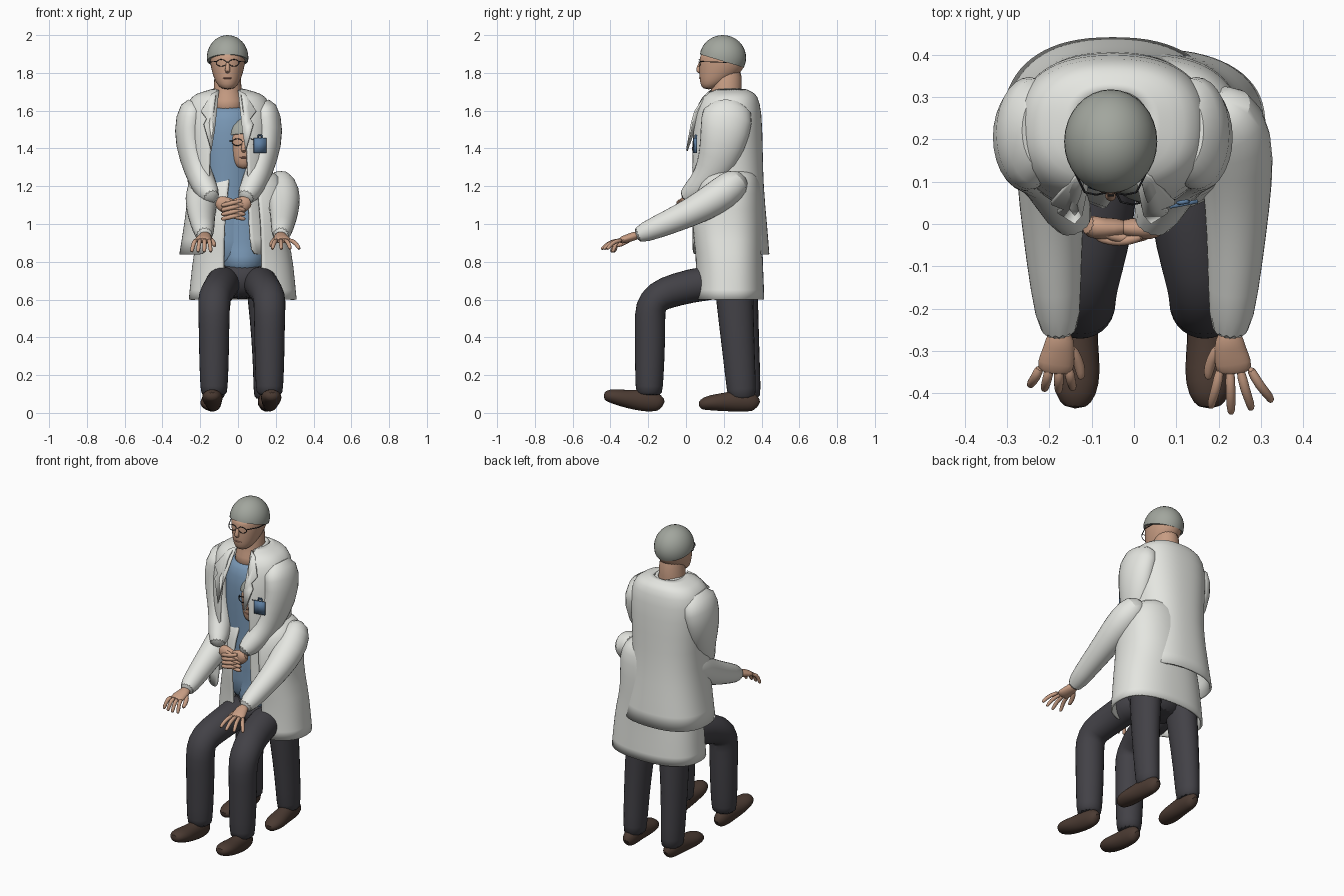
import bpy, bmesh, math
from mathutils import Vector, Matrix

if "Cube" in bpy.data.objects:
    bpy.data.objects.remove(bpy.data.objects["Cube"])


def material(name, r, g, b):
    m = bpy.data.materials.new(name)
    m.diffuse_color = (r, g, b, 1)
    m.use_nodes = True
    m.node_tree.nodes["Principled BSDF"].inputs["Base Color"].default_value = m.diffuse_color
    return m


WHITE = material("coat_white", 0.78, 0.79, 0.75)
GREY = material("hair_grey", 0.36, 0.38, 0.34)
SKIN = material("skin", 0.58, 0.34, 0.23)
BLUE = material("scrub_blue", 0.19, 0.31, 0.46)
BADGE = material("badge_blue", 0.11, 0.21, 0.36)
DARK = material("trouser_charcoal", 0.055, 0.053, 0.062)
BROWN = material("shoe_brown", 0.07, 0.043, 0.032)
BLACK = material("glasses_black", 0.02, 0.02, 0.022)
LIP = material("lip", 0.40, 0.19, 0.14)


def finish(name, bm, mat, subsurf=0, thick=0, angle=60):
    bmesh.ops.recalc_face_normals(bm, faces=bm.faces)
    me = bpy.data.meshes.new(name)
    bm.to_mesh(me)
    bm.free()
    me.materials.append(mat)
    ob = bpy.data.objects.new(name, me)
    bpy.context.collection.objects.link(ob)
    if subsurf:
        ob.modifiers.new("smooth", 'SUBSURF').levels = subsurf
    if thick:
        s = ob.modifiers.new("cloth", 'SOLIDIFY')
        s.thickness, s.offset = thick, -1
    bpy.ops.object.select_all(action='DESELECT')
    ob.select_set(True)
    bpy.context.view_layer.objects.active = ob
    bpy.ops.object.shade_smooth_by_angle(angle=math.radians(angle))
    return ob


def skin_rings(bm, rings, closed=True, caps=True):
    rows = [[bm.verts.new(p) for p in r] for r in rings]
    n = len(rows[0])
    for a, b in zip(rows, rows[1:]):
        for i in range(n if closed else n - 1):
            j = (i + 1) % n
            bm.faces.new((a[i], a[j], b[j], b[i]))
    if caps:
        bm.faces.new(rows[0])
        bm.faces.new(rows[-1])


def tube(name, pts, mat, n=12, subsurf=1):
    """Limb through points (x, y, z, side radius[, up radius])."""
    P = [Vector(p[:3]) for p in pts]
    d = (P[-1] - P[0]).normalized()
    ref = Vector((1, 0, 0)) if abs(d.x) < 0.8 else Vector((0, 1, 0))
    rings = []
    for i, p in enumerate(pts):
        t = (P[min(i + 1, len(P) - 1)] - P[max(i - 1, 0)]).normalized()
        u = (ref - t * ref.dot(t)).normalized()
        v = t.cross(u)
        rings.append([P[i] + u * math.cos(a) * p[3] + v * math.sin(a) * p[-1]
                      for a in [2 * math.pi * k / n for k in range(n)]])
    bm = bmesh.new()
    skin_rings(bm, rings)
    return finish(name, bm, mat, subsurf)


def body(name, cx, rings, mat, n=24):
    """Closed loft of horizontal ellipses (z, rx, ry, cy)."""
    bm = bmesh.new()
    skin_rings(bm, [[(cx + rx * math.cos(2 * math.pi * k / n), cy + ry * math.sin(2 * math.pi * k / n), z)
                     for k in range(n)] for z, rx, ry, cy in rings])
    return finish(name, bm, mat, 1)


def coat(name, cx, rings, n=32, e=2.4):
    """Shell open at the front, rings (z, rx, ry, cy, half opening)."""
    out = []
    for z, rx, ry, cy, gap in rings:
        a0 = math.asin((gap / rx) ** (e / 2))
        ring = []
        for k in range(n + 1):
            a = a0 + (2 * math.pi - 2 * a0) * k / n
            s, c = math.sin(a), math.cos(a)
            ring.append((cx + math.copysign(abs(s) ** (2 / e), s) * rx,
                         cy - math.copysign(abs(c) ** (2 / e), c) * ry, z))
        out.append(ring)
    bm = bmesh.new()
    skin_rings(bm, out, closed=False, caps=False)
    return finish(name, bm, WHITE, 1, 0.012)


def blob(name, loc, size, mat, cut=None):
    bm = bmesh.new()
    bmesh.ops.create_uvsphere(bm, u_segments=32, v_segments=20, radius=1,
                              matrix=Matrix.Translation(loc) @ Matrix.Diagonal((*size, 1)))
    if cut:
        g = bm.verts[:] + bm.edges[:] + bm.faces[:]
        r = bmesh.ops.bisect_plane(bm, geom=g, plane_co=cut[0], plane_no=cut[1], clear_inner=True)
        bmesh.ops.contextual_create(bm, geom=[x for x in r['geom_cut'] if isinstance(x, bmesh.types.BMEdge)])
    return finish(name, bm, mat)


def plate(name, pts, mat, thick):
    bm = bmesh.new()
    bm.faces.new([bm.verts.new(p) for p in pts])
    return finish(name, bm, mat, 0, thick, 30)


def head(who, x, y, dz):
    """Face, neck, hair and glasses; y is the middle of the skull."""
    body(who + "_face", x, [(z + dz, rx, ry, y + oy) for z, rx, ry, oy in (
        (1.712, .03, .03, -.075), (1.74, .058, .065, -.055), (1.78, .076, .1, -.025),
        (1.83, .09, .122, -.004), (1.88, .096, .124, 0), (1.92, .09, .115, 0))], SKIN)
    body(who + "_neck", x, [(z + dz, rx, ry, y + oy) for z, rx, ry, oy in (
        (1.58, .1, .1, .01), (1.66, .09, .09, .015), (1.70, .07, .078, .02), (1.86, .075, .085, .022))], SKIN)
    blob(who + "_hair", (x, y, 1.88 + dz), (.11, .123, .12), GREY,
         ((x, y, 1.862 + dz), Vector((0, .3, 1)).normalized()))
    tube(who + "_nose", [(x, y - .112, 1.87 + dz, .008), (x, y - .127, 1.83 + dz, .012),
                         (x, y - .134, 1.815 + dz, .016), (x, y - .11, 1.80 + dz, .012)], SKIN, 8)
    blob(who + "_mouth", (x, y - .115, 1.772 + dz), (.024, .011, .006), LIP)
    for s in (-1, 1):
        lens = [(x + s * .034 + .027 * math.cos(a), y - .126 + .006 * abs(math.cos(a)), 1.853 + dz + .018 * math.sin(a),
                 .0022) for a in [math.pi * k / 8 for k in range(17)]]
        for h, part in enumerate((lens[:9], lens[8:])):
            tube(f"{who}_glasses_rim_{s}_{h}", part, BLACK, 6, 0)
        tube(f"{who}_glasses_temple_{s}", [(x + s * .061, y - .12, 1.86 + dz, .0025),
             (x + s * .096, y - .05, 1.858 + dz, .0025), (x + s * .098, y + .02, 1.855 + dz, .0025)], BLACK, 6, 0)
    tube(who + "_glasses_bridge", [(x - .008, y - .128, 1.858 + dz, .0025), (x + .008, y - .128, 1.858 + dz, .0025)],
         BLACK, 6, 0)


def upper(who, cx, dz, coat_low, torso_low):
    """Scrub torso and open coat."""
    body(who + "_scrub", cx, [(z + dz, rx, ry, cy) for z, rx, ry, cy in (
        (1.625, .10, .085, .215), (1.60, .135, .115, .21), (1.5, .16, .135, .205), (1.3, .15, .13, .205))]
        + torso_low, BLUE)
    coat(who + "_coat", cx, [(z + dz, rx, ry, cy, g) for z, rx, ry, cy, g in (
        (1.715, .085, .08, .235, .06), (1.70, .14, .115, .235, .065), (1.68, .2, .15, .23, .07),
        (1.60, .238, .18, .222, .08), (1.4, .225, .195, .212, .1))] + coat_low)


def shoe(name, x, toe_x, heel, lift):
    prof = ((0, .02, .03, 0), (-.02, .04, .05, 0), (-.08, .048, .064, 0), (-.15, .048, .054, .2),
            (-.22, .06, .046, .5), (-.28, .052, .038, .85), (-.312, .025, .02, 1.1))
    tube(name, [(x + (toe_x - x) * -d / .31, heel + d, r + .003 + lift * k, w, r) for d, w, r, k in prof], BROWN)


# Standing figure
SX = -.05
head("standing", -.055, .195, 0)
upper("standing", SX, 0,
      [(1.2, .21, .195, .215, .105), (1.0, .235, .205, .225, .11), (.84, .262, .212, .23, .12)],
      [(1.1, .145, .13, .21), (.9, .16, .14, .215), (.76, .16, .14, .22)])
body("standing_hips", 0, [(.68, .12, .11, .25), (.78, .19, .14, .24), (.92, .17, .13, .23)], DARK)
plate("badge", [(.083, .045, 1.455), (.15, .058, 1.455), (.15, .058, 1.375), (.083, .045, 1.375)], BADGE, .009)
tube("badge_clip", [(.105, .05, 1.45, .005), (.108, .05, 1.47, .005), (.125, .053, 1.47, .005),
                    (.128, .053, 1.45, .005)], BADGE, 6, 0)
for s in (-1, 1):
    side = "left" if s > 0 else "right"
    plate(f"lapel_{side}", [(SX + s * dx, y, z) for dx, y, z in (
        (.05, .13, 1.71), (.09, .105, 1.69), (.145, .045, 1.60), (.115, .033, 1.56), (.13, .025, 1.53),
        (.09, .0, 1.39), (.072, .02, 1.5))], WHITE, .01)
    tube(f"collar_{side}", [(SX + s * .05, .14, 1.70, .012), (SX + s * .085, .2, 1.705, .014),
         (SX + s * .06, .3, 1.705, .014), (SX, .32, 1.70, .014)], WHITE, 8)
    tube(f"standing_{side}_sleeve", [(SX + s * a, y, z, r, q) for a, y, z, r, q in (
        (.12, .22, 1.63, .05, .08), (.165, .22, 1.635, .085, .125), (.202, .218, 1.56, .09, .145),
        (.207, .195, 1.42, .08, .125), (.165, .15, 1.29, .074, .1), (.13, .08, 1.2, .068, .072),
        (.08, -.02, 1.125, .05, .05))], WHITE, 14)
    # clasped hand
    tube(f"standing_{side}_hand", [(SX + .025 + s * a, y, z, r, q) for a, y, z, r, q in (
        (.09, .0, 1.125, .028, .03), (.06, -.012, 1.11, .028, .042), (.02, -.01, 1.09, .026, .05),
        (-.01, -.01, 1.08, .018, .04))], SKIN)
    for f in range(4):
        z = 1.125 - f * .024
        tube(f"standing_{side}_finger_{f}", [(SX + .025 + s * a, y - .006 * (s > 0), z + o, .0125) for a, y, o in (
            (.05, -.02, 0), (.01, -.035, -.01), (-.03, -.035, -.02), (-.068, -.022, -.028))], SKIN, 8)
    # leg and shoe
    x, back = (.145, 0) if s > 0 else (-.13, .025)
    tube(f"standing_{side}_leg", [(x * k, y + back, z, r, q) for k, y, z, r, q in (
        (.7, .24, .86, .09, .11), (.85, .25, .72, .088, .108), (.95, .265, .5, .078, .098),
        (1, .28, .3, .07, .088), (1, .295, .1, .065, .08), (1, .295, .07, .06, .072))], DARK)
    shoe(f"standing_{side}_shoe", x, x + s * .02, .38, .012)

# Seated figure
CX = .025
head("seated", .03, .172, -.42)
upper("seated", CX, -.42,
      [(.85, .262, .18, .225, .1), (.7, .277, .182, .23, .1), (.6, .287, .185, .23, .1)],
      [(.84, .13, .14, .2), (.73, .125, .15, .2)])
body("seated_hips", .02, [(.6, .12, .10, .22), (.66, .18, .14, .2), (.74, .18, .15, .2), (.8, .14, .12, .21)], DARK)
for s in (-1, 1):
    side = "left" if s > 0 else "right"
    tube(f"seated_{side}_sleeve", [(CX + s * a, y, z, r) for a, y, z, r in (
        (.14, .275, 1.235, .05), (.195, .27, 1.225, .082), (.213, .2, 1.165, .095), (.22, .1, 1.10, .085),
        (.217, -.02, 1.04, .073), (.21, -.15, .985, .062), (.2, -.28, .93, .048))], WHITE, 14)
    # outstretched hand, splayed on the left and curled on the right
    wx = CX + s * .2
    tube(f"seated_{side}_hand", [(wx, -.25, .945, .03, .024), (wx, -.29, .93, .038, .024),
                                 (wx + s * .01, -.33, .918, .046, .021), (wx + s * .012, -.355, .91, .042, .016)], SKIN)
    for f in range(4):
        o = s * (-.032 + f * .022)
        fan = (o + s * .012) * (1.1 if s > 0 else .5)
        ln = (.1 if s > 0 else .05) * (.9, 1.05, .95, .75)[f]
        drop = .035 if s > 0 else .05
        bx = wx + s * .012 + o
        tube(f"seated_{side}_finger_{f}", [(bx, -.335, .915, .013), (bx + fan * .5, -.345 - ln * .5, .908, .0125),
             (bx + fan, -.345 - ln * .85, .912 - drop, .0115),
             (bx + fan * 1.05, -.345 - ln, .90 - drop, .008)], SKIN, 8)
    tube(f"seated_{side}_thumb", [(wx - s * .02, -.285, .928, .016), (wx - s * .042, -.32, .905, .015),
                                  (wx - s * .05, -.35, .89, .013), (wx - s * .05, -.368, .882, .008)], SKIN, 8)
    # bent leg and shoe
    k = .02 + s * .147
    tube(f"seated_{side}_leg", [(.02 + s * .09, .2, .69, .092), (.02 + s * .1, .1, .688, .094),
         (.02 + s * .118, -.05, .655, .09), (k, -.15, .618, .088), (k, -.192, .565, .087),
         (k, -.19, .45, .083), (k, -.192, .28, .081), (k, -.195, .12, .074), (k, -.195, .09, .068)], DARK, 14)
    shoe(f"seated_{side}_shoe", k, k + s * .012, -.125, .06)
